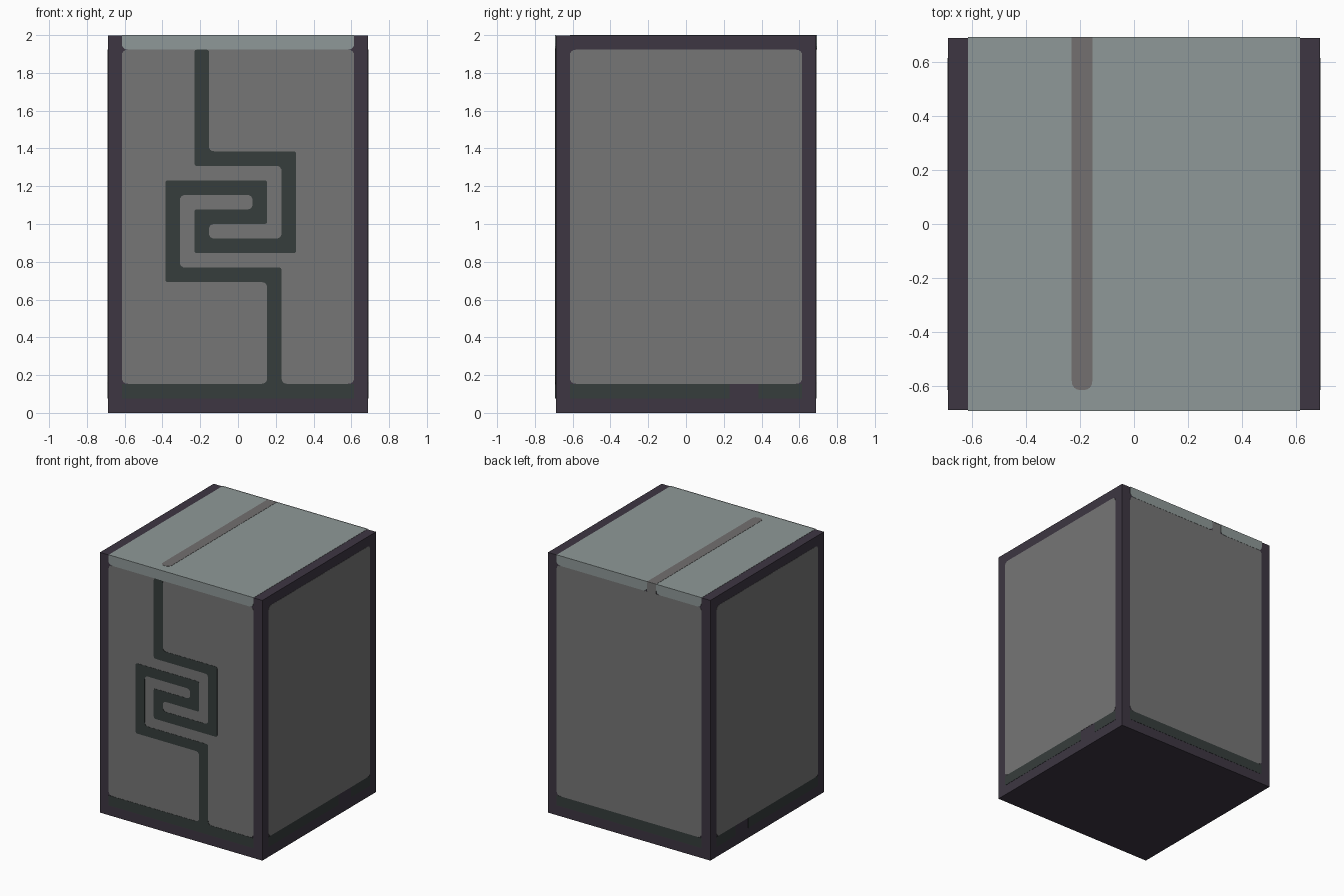
import bpy, bmesh
from math import radians
from mathutils import Vector

if "Cube" in bpy.data.objects:
    bpy.data.objects.remove(bpy.data.objects["Cube"])

U = 1 / 13            # design module: block is 18 x 18 x 26 modules
HALF, TOP = 9 * U, 26 * U
T = 0.0015            # thickness of one inlay layer


def srgb(hexcode):
    out = []
    for i in (0, 2, 4):
        c = int(hexcode[i:i + 2], 16) / 255
        out.append(c / 12.92 if c <= 0.04045 else ((c + 0.055) / 1.055) ** 2.4)
    return (*out, 1)


def material(name, hexcode):
    m = bpy.data.materials.new(name)
    m.diffuse_color = srgb(hexcode)
    m.use_nodes = True
    m.node_tree.nodes["Principled BSDF"].inputs["Base Color"].default_value = m.diffuse_color
    return m


FRAME = material("dark purple", "3d3642")
STONE = material("mid grey", "767676")
INLAY = material("dark green grey", "363d3c")
LIGHT = material("pale blue grey", "8f9998")
GROOVE = material("warm grey", "737070")

# Map flat (u, v) coordinates at distance d onto each side of the block
SIDES = {
    "front": lambda u, v, d: (u, -HALF + d, v),
    "right": lambda u, v, d: (HALF - d, u, v),
    "back": lambda u, v, d: (-u, HALF - d, v),
    "left": lambda u, v, d: (-HALF + d, -u, v),
    "top": lambda u, v, d: (u, v, TOP - d),
}


def new_object(name, bm, mat):
    bmesh.ops.recalc_face_normals(bm, faces=bm.faces)
    me = bpy.data.meshes.new(name)
    bm.to_mesh(me)
    bm.free()
    me.materials.append(mat)
    ob = bpy.data.objects.new(name, me)
    bpy.context.collection.objects.link(ob)


def rounded(points, outer, inner, steps=4):
    """Round polygon corners: outer radius on convex, inner on concave ones."""
    pts = [Vector(p) for p in points]
    n = len(pts)
    area = sum(pts[i - 1].cross(pts[i]) for i in range(n))
    out = []
    for i, p in enumerate(pts):
        a = (pts[i - 1] - p).normalized()
        b = (pts[(i + 1) % n] - p).normalized()
        r = outer if a.cross(b) * area < 0 else inner
        if callable(r):
            r = r(p)
        if r <= 0:
            out.append(p)
            continue
        for k in range(steps + 1):
            t = k / steps
            out.append(p + a * r * (1 - t) ** 2 + b * r * t ** 2)
    return out


def plate(name, side, outline, mat, layer):
    """Thin inlay plate; layer 1 is lowest, layer 2 lies flush with the block."""
    bm = bmesh.new()
    f = SIDES[side]
    top = [bm.verts.new(f(p[0], p[1], (2 - layer) * T)) for p in outline]
    low = [bm.verts.new(f(p[0], p[1], 2 * T + 0.001)) for p in outline]
    bm.faces.new(top)
    bm.faces.new(low[::-1])
    for i in range(len(top)):
        bm.faces.new((top[i - 1], low[i - 1], low[i], top[i]))
    new_object(name, bm, mat)


def rect(u0, u1, v0, v1):
    return [(u0 * U, v0 * U), (u1 * U, v0 * U), (u1 * U, v1 * U), (u0 * U, v1 * U)]


# Dark block forming the corner posts, base and frame
bm = bmesh.new()
bmesh.ops.create_cube(bm, size=1)
for v in bm.verts:
    v.co = Vector((v.co.x * (18 * U - 4 * T), v.co.y * (18 * U - 4 * T),
                   (v.co.z + 0.5) * (TOP - 2 * T)))
new_object("frame_block", bm, FRAME)

# Grey panel on every wall
for side in ("front", "right", "back", "left"):
    plate(side + "_panel", side, rounded(rect(-8, 8, 2, 25), 0.035, 0), STONE, 1)

# Green strips above the base, broken by a gap on the right and left walls
plate("back_base_strip", "back", rect(-8, 8, 1, 2), INLAY, 1)
for side, s in (("right", 1), ("left", -1)):
    for i, (a, b) in enumerate(((-8, 3), (5, 8))):
        lo, hi = sorted((a * s, b * s))
        plate(f"{side}_base_strip_{i}", side, rect(lo, hi, 1, 2), INLAY, 1)

# Front maze line, widened from its centre path and merged into the base strip
path = [Vector(p) * U for p in (
    (-2.5, 25), (-2.5, 17.5), (3.5, 17.5), (3.5, 11.5), (-2.5, 11.5), (-2.5, 13.5),
    (1.5, 13.5), (1.5, 15.5), (-4.5, 15.5), (-4.5, 9.5), (2.5, 9.5), (2.5, 2))]
left, right = [], []
for i, p in enumerate(path):
    dirs = [(path[k + 1] - path[k]).normalized()
            for k in (i - 1, i) if 0 <= k < len(path) - 1]
    off = Vector((0, 0))
    for d in dirs:
        off += Vector((-d.y, d.x)) * U / 2
    left.append(p + off)
    right.append(p - off)
strip = [(8 * U, 2 * U), (8 * U, U), (-8 * U, U), (-8 * U, 2 * U)]
maze = left + strip + right[::-1]
plate("front_maze_line", "front",
      rounded(maze, lambda p: 0 if p.y < 3 * U else 0.014, 0.03), INLAY, 2)

# Pale cap: top face and the bands it folds down onto the front and back
plate("cap_top", "top", rect(-8, 8, -9, 9), LIGHT, 1)


def low_corners(p):
    return 0.035 if p.y < 25.5 * U else 0


plate("cap_front_band", "front", rounded(rect(-8, 8, 25, 26), low_corners, 0), LIGHT, 2)
plate("cap_back_gap", "back", rect(2, 3, 24.5, 26), STONE, 1)
for i, (a, b) in enumerate(((-8, 2), (3, 8))):
    plate(f"cap_back_band_{i}", "back",
          rounded(rect(a, b, 25, 26), low_corners, 0), LIGHT, 2)

# Round-ended groove line across the cap
plate("cap_groove", "top",
      rounded(rect(-3, -2, -8, 9), lambda p: U * 0.48 if p.y < 0 else 0, 0), GROOVE, 2)
